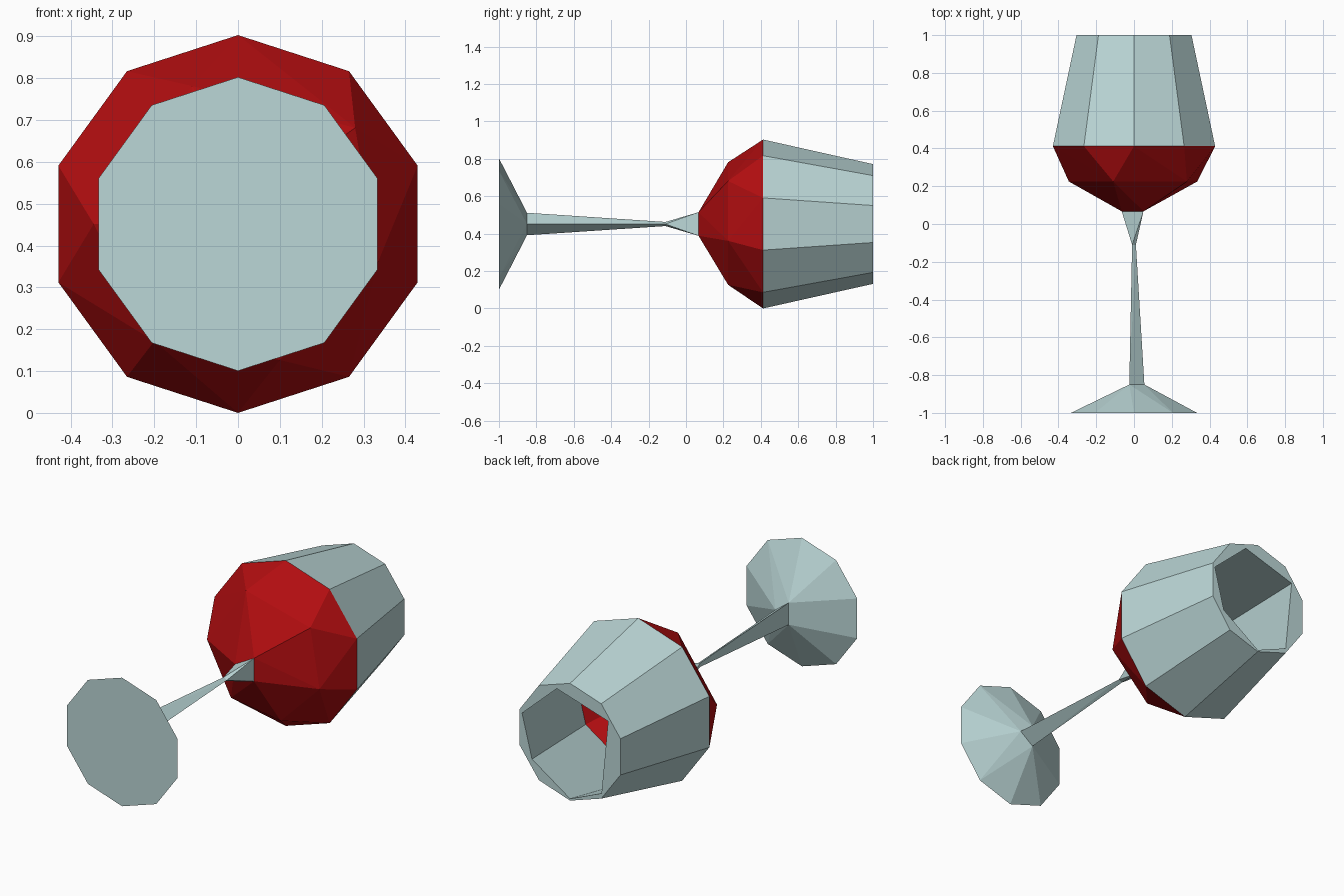
import bpy, bmesh, math

if "Cube" in bpy.data.objects:
    bpy.data.objects.remove(bpy.data.objects["Cube"])

CZ = 0.4515  # height of the glass axis, which lies along y


def material(name, rgb):
    m = bpy.data.materials.new(name)
    m.diffuse_color = (*rgb, 1)
    m.use_nodes = True
    m.node_tree.nodes["Principled BSDF"].inputs["Base Color"].default_value = m.diffuse_color
    return m


GLASS = material("pale_glass", (0.50, 0.68, 0.68))
WINE = material("red_wine", (0.44, 0.004, 0.005))


def decagon(r):
    return [(r * math.cos(math.radians(90 + 36 * i)),
             r * math.sin(math.radians(90 + 36 * i))) for i in range(10)]


def scaled(pts, s):
    return [(x * s, z * s) for x, z in pts]


def ring(bm, pts, y):
    return [bm.verts.new((x, y, CZ + z)) for x, z in pts]


def bridge(bm, a, b):
    n = len(a)
    return [bm.faces.new((a[i], a[(i + 1) % n], b[(i + 1) % n], b[i])) for i in range(n)]


def hull(bm, sections, open_at=()):
    """Convex shell over (points, y) sections, with flat ends removed at open_at."""
    verts = [v for pts, y in sections for v in ring(bm, pts, y)]
    bmesh.ops.convex_hull(bm, input=verts)
    caps = [f for f in bm.faces
            if any(all(abs(v.co.y - y) < 1e-4 for v in f.verts) for y in open_at)]
    bmesh.ops.delete(bm, geom=caps, context='FACES_ONLY')
    inner = [e for e in bm.edges if not e.link_faces]
    bmesh.ops.delete(bm, geom=inner, context='EDGES')


def finish(bm, name, mats):
    bmesh.ops.remove_doubles(bm, verts=bm.verts[:], dist=1e-4)
    bmesh.ops.recalc_face_normals(bm, faces=bm.faces[:])
    me = bpy.data.meshes.new(name)
    for m in mats:
        me.materials.append(m)
    bm.to_mesh(me)
    bm.free()
    ob = bpy.data.objects.new(name, me)
    bpy.context.collection.objects.link(ob)
    return ob


# Three-sided stem sections
low = [(-0.025, 0.06), (-0.025, -0.06), (0.055, 0)]
neck = [(-0.01, 0.011), (-0.01, -0.011), (0.01, 0)]
high = [(0.05, 0.063), (0.05, -0.063), (-0.065, 0)]

# Foot, stem and flared neck
for name, sections, open_at in (
        ("foot", [(decagon(0.351), -1), (low, -0.85)], (-0.85,)),
        ("stem", [(low, -0.85), (neck, -0.11)], (-0.85, -0.11)),
        ("flared_neck", [(neck, -0.11), (high, 0.067)], (-0.11, 0.067))):
    bm = bmesh.new()
    hull(bm, sections, open_at)
    finish(bm, name, [GLASS])

# Bowl: faceted bottom
bm = bmesh.new()
SEAM = 0.412
facets = [(-0.11, 0.33), (0.28, 0.23), (0.335, -0.09),
          (0.1, -0.325), (-0.2, -0.28), (-0.345, 0)]
hull(bm, [(high, 0.067), (facets, 0.225), (decagon(CZ), SEAM)], (SEAM,))

# Bowl: outer wall and irregular six-sided inside
outer = ring(bm, decagon(0.32), 1)
bridge(bm, ring(bm, decagon(CZ), SEAM), outer)
hole = [(0.08, 0.27), (-0.23, 0.175), (-0.19, -0.23),
        (0, -0.31), (0.23, -0.155), (0.29, 0.08)]
inner = ring(bm, hole, 1)
mid = ring(bm, scaled(hole, 1.38), SEAM)
deep = ring(bm, scaled(hole, 0.92), 0.26)
bridge(bm, inner, mid)
bridge(bm, mid, deep)
tip = bm.verts.new((0, 0.12, CZ))
for i in range(6):
    bm.faces.new((deep[i], deep[(i + 1) % 6], tip))

# Flat rim between the outer and inner edges
rim = [e for e in bm.edges if all(abs(v.co.y - 1) < 1e-4 for v in e.verts)]
bmesh.ops.triangle_fill(bm, use_beauty=True, use_dissolve=False,
                        edges=rim, normal=(0, 1, 0))

# Wine colour below the seam
for f in bm.faces:
    f.material_index = 1 if f.calc_center_median().y < SEAM - 0.01 else 0
finish(bm, "bowl", [GLASS, WINE])
